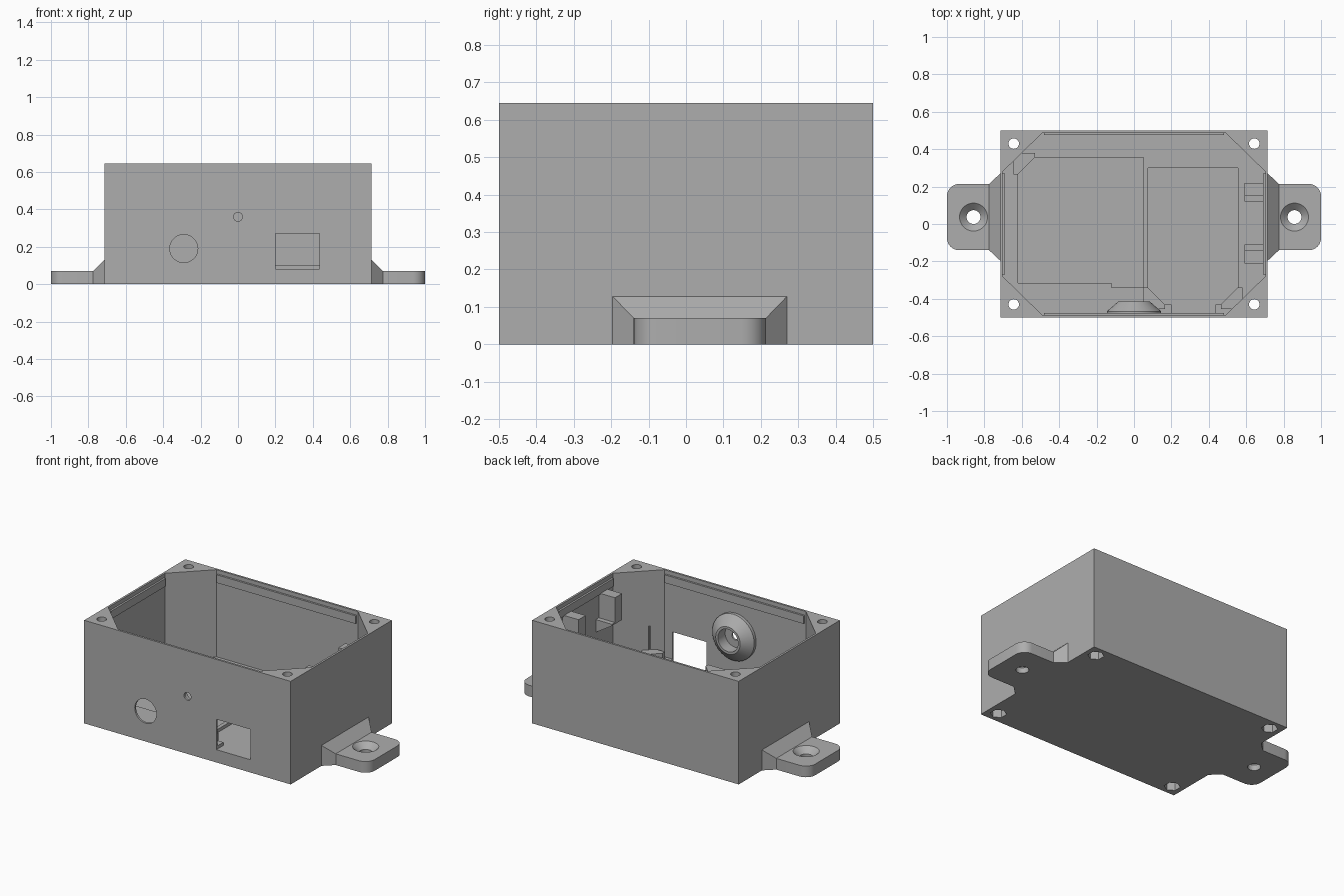
import bpy, bmesh, math
from mathutils import Matrix, Vector

cube = bpy.data.objects.get("Cube")
if cube:
    bpy.data.objects.remove(cube)

grey = bpy.data.materials.new("plain_grey")
grey.use_nodes = True
COLOUR = (0.42, 0.42, 0.42, 1)
grey.diffuse_color = COLOUR
grey.node_tree.nodes["Principled BSDF"].inputs["Base Color"].default_value = COLOUR


def finish(name, bm):
    bmesh.ops.recalc_face_normals(bm, faces=bm.faces)
    mesh = bpy.data.meshes.new(name)
    bm.to_mesh(mesh)
    bm.free()
    mesh.materials.append(grey)
    ob = bpy.data.objects.new(name, mesh)
    bpy.context.collection.objects.link(ob)
    return ob


def prism(name, pts, z0, z1):
    bm = bmesh.new()
    face = bm.faces.new([bm.verts.new((x, y, z0)) for x, y in pts])
    ext = bmesh.ops.extrude_face_region(bm, geom=[face])
    top = [v for v in ext["geom"] if isinstance(v, bmesh.types.BMVert)]
    bmesh.ops.translate(bm, verts=top, vec=(0, 0, z1 - z0))
    return finish(name, bm)


def block(name, x0, x1, y0, y1, z0, z1):
    return prism(name, [(x0, y0), (x1, y0), (x1, y1), (x0, y1)], z0, z1)


def rod(name, loc, r1, r2, depth, sides=40, axis="Z"):
    bm = bmesh.new()
    bmesh.ops.create_cone(bm, cap_ends=True, segments=sides,
                          radius1=r1, radius2=r2, depth=depth)
    if axis == "Y":
        bmesh.ops.rotate(bm, verts=bm.verts, matrix=Matrix.Rotation(math.pi / 2, 3, "X"))
    bmesh.ops.translate(bm, verts=bm.verts, vec=loc)
    return finish(name, bm)


def hull(name, pts):
    bm = bmesh.new()
    for p in pts:
        bm.verts.new(p)
    bmesh.ops.convex_hull(bm, input=bm.verts)
    bmesh.ops.dissolve_limit(bm, angle_limit=0.01, verts=bm.verts, edges=bm.edges)
    return finish(name, bm)


def cut(target, cutter):
    mod = target.modifiers.new("cut", "BOOLEAN")
    mod.operation, mod.solver, mod.object = "DIFFERENCE", "EXACT", cutter
    bpy.context.view_layer.objects.active = target
    bpy.ops.object.modifier_apply(modifier=mod.name)
    bpy.data.objects.remove(cutter)


parts = []
W, D, H, FLOOR = 0.715, 0.5, 0.645, 0.1
IX, IY = 0.702, 0.487

# Open box with solid chamfered corner posts
box = block("enclosure", -W, W, -D, D, 0, H)
cavity = [(0.49, -IY), (IX, -0.28), (IX, 0.28), (0.49, IY)]
cut(box, prism("cavity", cavity + [(-x, y) for x, y in reversed(cavity)], FLOOR, 1))

# Shallow board recesses in the floor
cut(box, prism("recess_a", [(-0.62, -0.315), (-0.12, -0.315), (-0.12, -0.34),
                            (0.05, -0.34), (0.05, 0.355), (-0.62, 0.355)], 0.08, 0.3))
cut(box, block("recess_b", 0.075, 0.555, -0.43, 0.3, 0.08, 0.3))

# Front openings
cut(box, block("port_hole", 0.2, 0.435, -0.6, -0.42, 0.08, 0.27))
cut(box, rod("jack_hole", (-0.29, -D, 0.19), 0.075, 0.075, 0.1, axis="Y"))
cut(box, rod("light_hole", (0, -D, 0.36), 0.024, 0.024, 0.1, axis="Y"))

# Corner screw holes with hexagonal nut pockets underneath
for sx in (-1, 1):
    for sy in (-1, 1):
        x, y = sx * 0.643, sy * 0.43
        cut(box, rod("screw_hole", (x, y, 0.3), 0.028, 0.028, 1, sides=24))
        cut(box, rod("nut_pocket", (x, y, 0), 0.047, 0.047, 0.12, sides=6))
parts.append(box)

# Snap ridges near the rim
for s in (-1, 1):
    y0, y1 = sorted((s * 0.475, s * IY))
    parts.append(block("long_ridge", -0.48, 0.48, y0, y1, 0.57, 0.62))
    x0, x1 = sorted((s * 0.69, s * IX))
    parts.append(block("short_ridge", x0, x1, -0.27, 0.27, 0.57, 0.62))

# Tapered ring behind the light hole
bm = bmesh.new()
profile = [(0.145, -IY), (0.145, -0.467), (0.085, -0.415), (0.07, -0.415), (0.07, -IY)]
vs = [bm.verts.new((r, y, 0)) for r, y in profile]
es = [bm.edges.new((vs[i - 1], vs[i])) for i in range(len(vs))]
bmesh.ops.spin(bm, geom=vs + es, cent=(0, 0, 0), axis=(0, 1, 0),
               angle=math.tau, steps=40)
bmesh.ops.remove_doubles(bm, verts=bm.verts, dist=0.0005)
bmesh.ops.translate(bm, verts=bm.verts, vec=(0, 0, 0.36))
parts.append(finish("light_ring", bm))

# Board clips on the left wall, each with a sloped base and a ledge
for s in (-1, 1):
    def clip(name, ya, yb, top, low):
        return hull(name, [(x, s * y + 0.005, z) for y in (ya, yb) for x, z in
                           ((0.59, top), (IX, top), (0.59, low + 0.07), (IX, low))])
    parts.append(clip("clip_post", 0.145, 0.215, 0.575, 0.34))
    parts.append(clip("clip_ledge", 0.115, 0.145, 0.42, 0.34))

# Corner brackets that hold the boards
for cx, cy, sx, sy in ((-0.62, 0.355, -1, 1), (0.075, -0.43, -1, -1), (0.555, -0.43, 1, -1)):
    o = 0.025
    pts = [(o, o), (-0.09, o), (-0.09, 0), (0, -0.09), (o, -0.09)]
    parts.append(prism("board_bracket", [(cx + sx * x, cy + sy * y) for x, y in pts],
                       0.08, 0.15))

# Mounting tabs with rounded ends, countersunk holes and gussets
YC, HALF, R, T = 0.037, 0.177, 0.065, 0.07
for s in (-1, 1):
    pts = [(0.77, YC - HALF)]
    for sy, start in ((-1, -90), (1, 0)):
        for i in range(9):
            a = math.radians(start + i * 90 / 8)
            pts.append((1 - R + R * math.cos(a), YC + sy * (HALF - R) + R * math.sin(a)))
    pts.append((0.77, YC + HALF))
    tab = prism("mounting_tab", [(s * x, y) for x, y in pts], 0, T)
    hx = s * 0.858
    cut(tab, rod("tab_hole", (hx, YC, 0), 0.037, 0.037, 0.4))
    cut(tab, rod("countersink", (hx, YC, 0.06), 0.037, 0.091, 0.05))
    parts.append(tab)
    gusset = []
    for x, half, z in ((W - 0.002, 0.235, 0.13), (0.775, HALF, T)):
        gusset += [(s * x, YC + k * half, h) for k in (-1, 1) for h in (0, z)]
    parts.append(hull("tab_gusset", gusset))

# Smooth round surfaces while keeping edges crisp
bpy.ops.object.select_all(action="DESELECT")
for ob in parts:
    ob.select_set(True)
bpy.context.view_layer.objects.active = box
bpy.ops.object.shade_smooth_by_angle(angle=math.radians(30))
